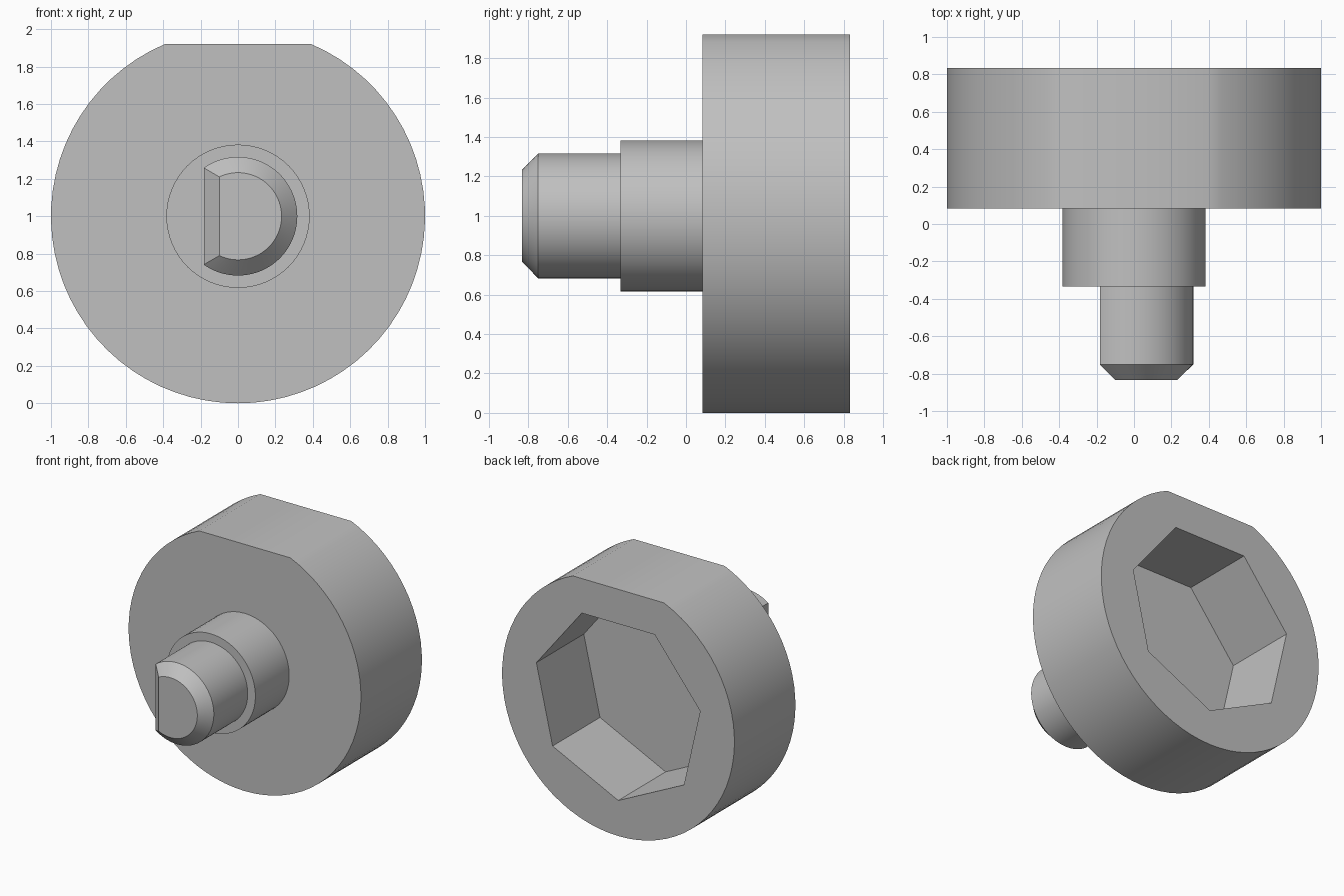
import bpy, bmesh, math

cube = bpy.data.objects.get("Cube")
if cube:
    bpy.data.objects.remove(cube, do_unlink=True)

AXIS_Z = 1.0

grey = bpy.data.materials.new("plain grey")
grey.use_nodes = True
grey.diffuse_color = (0.53, 0.53, 0.53, 1)
grey.node_tree.nodes["Principled BSDF"].inputs["Base Color"].default_value = grey.diffuse_color


def ring(radius, facing, flat=None, sides=64):
    """Closed (x, z) outline: a circle, or one cut by a flat that faces the given angle."""
    if flat is None:
        return [(radius * math.cos(facing + math.tau * i / sides),
                 radius * math.sin(facing + math.tau * i / sides)) for i in range(sides)]
    half = math.acos(flat / radius)
    sweep = math.tau - 2 * half
    return [(radius * math.cos(facing + half + sweep * i / sides),
             radius * math.sin(facing + half + sweep * i / sides)) for i in range(sides + 1)]


def loft(name, sections):
    """Skin matching outlines placed along y, and cap both ends."""
    bm = bmesh.new()
    loops = [[bm.verts.new((x, y, AXIS_Z + z)) for x, z in outline] for y, outline in sections]
    for a, b in zip(loops, loops[1:]):
        for i in range(len(a)):
            j = (i + 1) % len(a)
            bm.faces.new((a[i], a[j], b[j], b[i]))
    bm.faces.new(loops[0])
    bm.faces.new(loops[-1])
    bmesh.ops.recalc_face_normals(bm, faces=bm.faces)
    mesh = bpy.data.meshes.new(name)
    bm.to_mesh(mesh)
    bm.free()
    mesh.materials.append(grey)
    obj = bpy.data.objects.new(name, mesh)
    bpy.context.collection.objects.link(obj)
    return obj


def activate(obj):
    bpy.ops.object.select_all(action='DESELECT')
    obj.select_set(True)
    bpy.context.view_layer.objects.active = obj


UP, DOWN, SIDE = math.pi / 2, -math.pi / 2, math.pi

# Large wheel with a flat on top
wheel_outline = ring(1.0, UP, flat=0.92)
wheel = loft("wheel", [(0.083, wheel_outline), (0.833, wheel_outline)])

# Seven-sided socket sunk into the back, one corner pointing down
socket_outline = ring(0.723, DOWN, sides=7)
cutter = loft("socket_cutter", [(0.25, socket_outline), (1.0, socket_outline)])
cutter.hide_render = True
activate(wheel)
cut = wheel.modifiers.new("socket", 'BOOLEAN')
cut.operation = 'DIFFERENCE'
cut.solver = 'EXACT'
cut.object = cutter
bpy.ops.object.modifier_apply(modifier=cut.name)
bpy.data.objects.remove(cutter, do_unlink=True)

# Round collar
collar_outline = ring(0.383, UP)
collar = loft("collar", [(-0.333, collar_outline), (0.09, collar_outline)])

# D-shaped shaft with a chamfered end
shaft_outline = ring(0.317, SIDE, flat=0.183)
tip_outline = ring(0.233, SIDE, flat=0.1)
shaft = loft("shaft", [(-0.833, tip_outline), (-0.75, shaft_outline), (-0.32, shaft_outline)])

for part in (wheel, collar, shaft):
    activate(part)
    bpy.ops.object.shade_smooth_by_angle(angle=math.radians(30))
